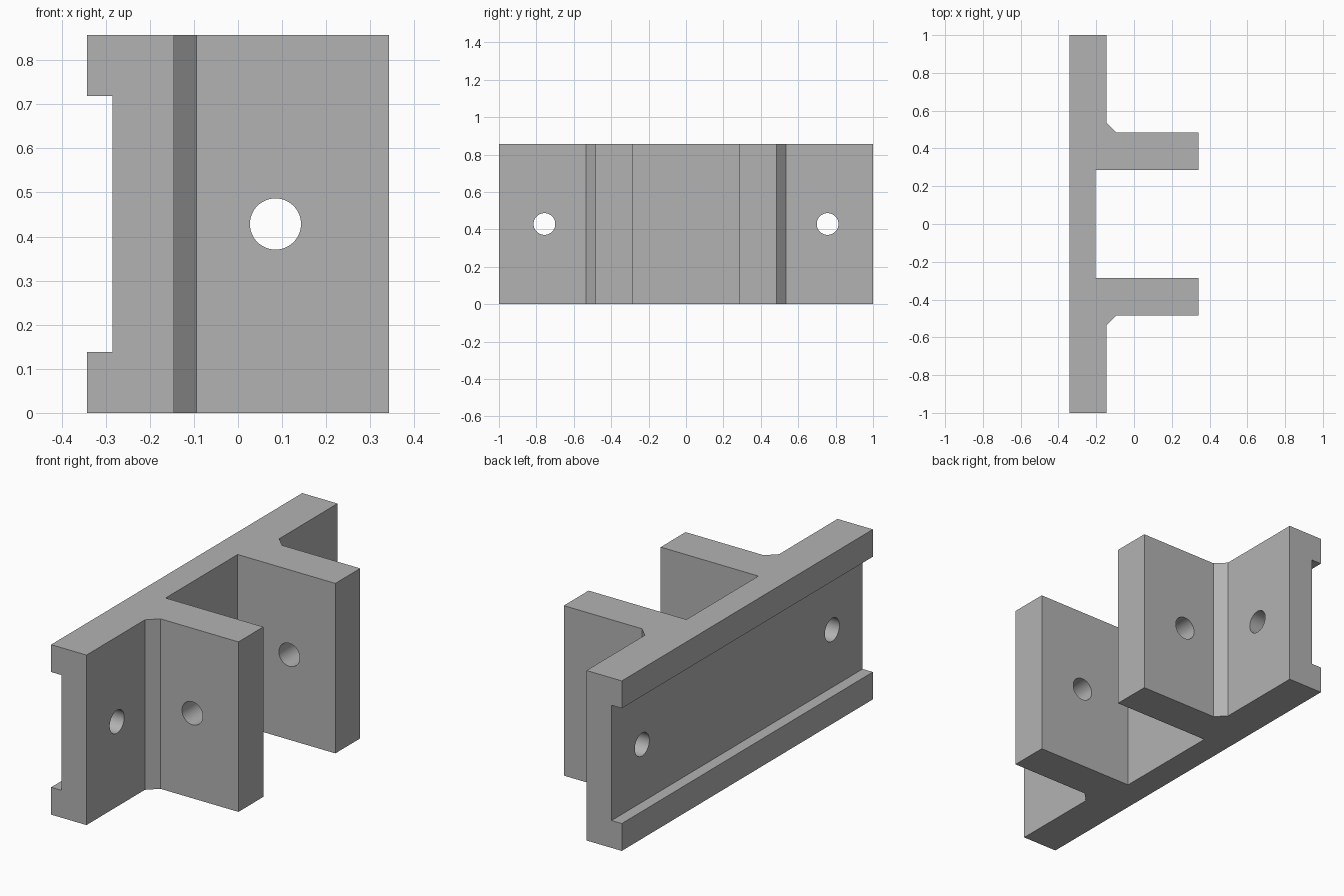
import bpy, bmesh, math
from mathutils import Matrix

if "Cube" in bpy.data.objects:
    bpy.data.objects.remove(bpy.data.objects["Cube"], do_unlink=True)

HEIGHT = 0.857
MID = HEIGHT / 2
BACK, FACE, TIP = -0.342, -0.145, 0.342
HOLE_R = 0.058

grey = bpy.data.materials.new("plain_grey")
grey.use_nodes = True
colour = (0.45, 0.45, 0.45, 1)
grey.diffuse_color = colour
grey.node_tree.nodes["Principled BSDF"].inputs["Base Color"].default_value = colour


def add_object(name, bm):
    bmesh.ops.recalc_face_normals(bm, faces=bm.faces)
    mesh = bpy.data.meshes.new(name)
    bm.to_mesh(mesh)
    bm.free()
    mesh.materials.append(grey)
    obj = bpy.data.objects.new(name, mesh)
    bpy.context.collection.objects.link(obj)
    return obj


def cylinder(name, centre, length, axis):
    bm = bmesh.new()
    turn = Matrix.Rotation(math.pi / 2, 4, axis)
    bmesh.ops.create_cone(bm, cap_ends=True, segments=64, radius1=HOLE_R,
                          radius2=HOLE_R, depth=length,
                          matrix=Matrix.Translation(centre) @ turn)
    return add_object(name, bm)


def box(name, centre, size):
    bm = bmesh.new()
    bmesh.ops.create_cube(bm, size=1, matrix=Matrix.Translation(centre)
                          @ Matrix.Diagonal((*size, 1)))
    return add_object(name, bm)


# Bracket: half of the plan outline, mirrored, then extruded upwards
half = [(BACK, 1), (FACE, 1), (FACE, 0.535), (-0.094, 0.485),
        (TIP, 0.485), (TIP, 0.287), (-0.203, 0.287)]
outline = half + [(x, -y) for x, y in reversed(half)]
bm = bmesh.new()
base = bm.faces.new([bm.verts.new((x, y, 0)) for x, y in outline])
top = bmesh.ops.extrude_face_region(bm, geom=[base])["geom"]
bmesh.ops.translate(bm, vec=(0, 0, HEIGHT),
                    verts=[v for v in top if isinstance(v, bmesh.types.BMVert)])
bracket = add_object("clevis_bracket", bm)

# Cutters: back channel, pin hole through both lugs, two mounting holes
cutters = [
    box("channel_cutter", (BACK, 0, MID), (0.114, 2.2, 0.581)),
    cylinder("pin_hole_cutter", (0.085, 0, MID), 1.4, 'X'),
]
for side in (-1, 1):
    cutters.append(cylinder("mounting_hole_cutter", (-0.22, side * 0.757, MID), 0.5, 'Y'))

bpy.ops.object.select_all(action='DESELECT')
bracket.select_set(True)
bpy.context.view_layer.objects.active = bracket
for cutter in cutters:
    mod = bracket.modifiers.new(cutter.name, 'BOOLEAN')
    mod.operation = 'DIFFERENCE'
    mod.solver = 'EXACT'
    mod.object = cutter
    bpy.ops.object.modifier_apply(modifier=mod.name)
for cutter in cutters:
    bpy.data.objects.remove(cutter, do_unlink=True)

bpy.ops.object.shade_smooth_by_angle(angle=math.radians(30))
